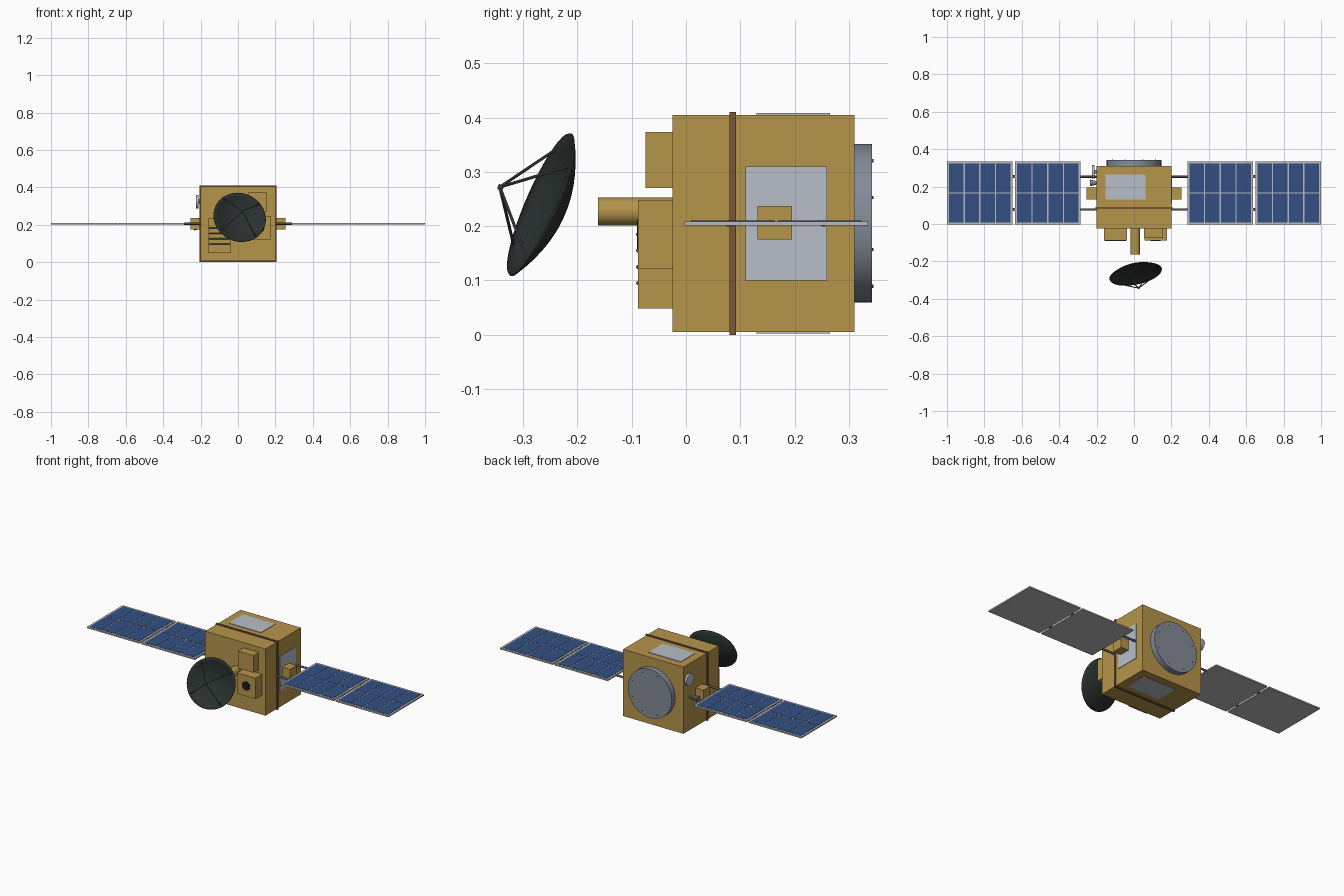
import bpy, bmesh, math
from mathutils import Matrix, Vector

cube = bpy.data.objects.get("Cube")
if cube:
    bpy.data.objects.remove(cube)


def material(name, r, g, b):
    m = bpy.data.materials.new(name)
    m.use_nodes = True
    m.diffuse_color = (r, g, b, 1)
    m.node_tree.nodes["Principled BSDF"].inputs["Base Color"].default_value = (r, g, b, 1)
    return m


GOLD = material("gold foil", 0.47, 0.30, 0.07)
BROWN = material("brown band", 0.20, 0.09, 0.04)
SILVER = material("radiator silver", 0.48, 0.52, 0.58)
FRAME = material("panel frame grey", 0.50, 0.50, 0.50)
BLUE = material("solar cell blue", 0.032, 0.078, 0.23)
STEEL = material("steel grey", 0.23, 0.26, 0.31)
STRUT = material("strut grey", 0.10, 0.10, 0.105)
DARK = material("dark dish", 0.022, 0.03, 0.028)
BLACK = material("lens black", 0.01, 0.01, 0.012)


def finish(name, bm, mat, smooth=False):
    bmesh.ops.recalc_face_normals(bm, faces=bm.faces)
    mesh = bpy.data.meshes.new(name)
    bm.to_mesh(mesh)
    bm.free()
    mesh.materials.append(mat)
    ob = bpy.data.objects.new(name, mesh)
    bpy.context.collection.objects.link(ob)
    if smooth:
        bpy.ops.object.select_all(action="DESELECT")
        ob.select_set(True)
        bpy.context.view_layer.objects.active = ob
        bpy.ops.object.shade_smooth_by_angle(angle=math.radians(35))
    return ob


def boxes(name, mat, *extents):
    """Each extent is (x range, y range, z range)."""
    bm = bmesh.new()
    for ranges in extents:
        size = [b - a for a, b in ranges]
        mid = Vector([(a + b) / 2 for a, b in ranges])
        bmesh.ops.create_cube(bm, size=1, matrix=Matrix.Translation(mid) @ Matrix.Diagonal((*size, 1)))
    return finish(name, bm, mat)


def rods(name, mat, radius, *spans, end_radius=None, sides=24):
    """Round bars, each from one point to another."""
    bm = bmesh.new()
    for a, b in spans:
        a, b = Vector(a), Vector(b)
        turn = (b - a).to_track_quat("Z", "Y").to_matrix().to_4x4()
        bmesh.ops.create_cone(bm, cap_ends=True, segments=sides, radius1=radius,
                              radius2=radius if end_radius is None else end_radius,
                              depth=(b - a).length, matrix=Matrix.Translation((a + b) / 2) @ turn)
    return finish(name, bm, mat, True)


# Main body, strap and radiators
FRONT, BACK, MID = -0.025, 0.31, 0.205
boxes("body", GOLD, ((-0.2, 0.2), (FRONT, BACK), (0.005, 0.405)))
boxes("body_band", BROWN, ((-0.205, 0.205), (0.08, 0.092), (0, 0.41)))
boxes("side_radiator", SILVER, ((0.198, 0.203), (0.11, 0.26), (0.1, 0.31)))
boxes("top_radiator", SILVER, ((-0.152, 0.062), (0.13, 0.265), (0.4, 0.408)))
boxes("bottom_radiator", SILVER, ((-0.062, 0.152), (0.13, 0.265), (0.002, 0.01)))

# Rear adapter ring with bolts
rods("rear_adapter", STEEL, 0.146, ((0, BACK - 0.005, MID), (0, 0.343, MID)), sides=48)
bolts = []
for i in range(8):
    a = math.tau * (i + 0.5) / 8
    x, z = 0.125 * math.cos(a), MID + 0.125 * math.sin(a)
    bolts.append(((x, 0.34, z), (x, 0.345, z)))
rods("adapter_bolts", STRUT, 0.003, *bolts, sides=8)

# Front instruments
boxes("upper_instrument", GOLD, ((0.053, 0.155), (-0.075, FRONT), (0.27, 0.373)))
boxes("camera_box", GOLD, ((0.055, 0.177), (-0.088, FRONT), (0.122, 0.248)))
rods("camera_lens", BLACK, 0.027, ((0.115, -0.08, 0.185), (0.115, -0.09, 0.185)))
boxes("lower_instrument", GOLD, ((-0.16, -0.037), (-0.088, FRONT), (0.048, 0.234)))
rods("instrument_bars", STRUT, 0.004,
     *[((-0.155, -0.088, z), (-0.042, -0.088, z)) for z in (0.095, 0.125, 0.155, 0.185)], sides=12)
rods("dish_mast", GOLD, 0.026, ((0.007, FRONT, 0.227), (0.007, -0.162, 0.227)), sides=32)

# Dish: a spun parabola aimed forward, up and to the side
normal = Vector((0.19, -0.9, 0.385)).normalized()
across = Vector((0, 0, 1)).cross(normal).normalized()
up = normal.cross(across)
centre = Vector((0.009, -0.268, 0.24))
R, DEPTH = 0.142, 0.044
aim = Matrix((across, up, normal)).transposed().to_4x4()
aim.translation = centre
bm = bmesh.new()
pts = [bm.verts.new((R * t / 8, 0, DEPTH * ((t / 8) ** 2 - 1))) for t in range(9)]
edges = [bm.edges.new(pair) for pair in zip(pts, pts[1:])]
bmesh.ops.spin(bm, geom=pts + edges, cent=(0, 0, 0), axis=(0, 0, 1), angle=math.tau, steps=40, use_duplicate=False)
bmesh.ops.remove_doubles(bm, verts=bm.verts, dist=0.0001)
bm.transform(aim)
dish = finish("dish", bm, DARK, True)
shell = dish.modifiers.new("shell", "SOLIDIFY")
shell.thickness = 0.003
shell.offset = 0

# Feed tripod
feed = centre + normal * 0.083
rim = []
for deg in (55, 145, 235, 325):
    a = math.radians(deg)
    rim.append(centre + 0.136 * (across * math.sin(a) + up * math.cos(a)) - normal * 0.003)
rods("feed_struts", STRUT, 0.0028, *[(p, feed) for p in rim], sides=10)
rods("feed_horn", STRUT, 0.005, (feed - normal * 0.006, feed + normal * 0.003), sides=12)

# Tracker and nozzle on the right flank
rods("tracker_disc", SILVER, 0.036, ((-0.211, 0.279, 0.324), (-0.224, 0.279, 0.324)))
rods("tracker_stem", STEEL, 0.01, ((-0.198, 0.279, 0.324), (-0.213, 0.279, 0.324)))
rods("side_nozzle", STEEL, 0.009, ((-0.198, 0.22, 0.187), (-0.236, 0.22, 0.187)), end_radius=0.018)

# Solar wings, one per side
ARMS = (0.078, 0.253)
Y0, Y1 = -0.003, 0.335
for side, s in (("left", 1), ("right", -1)):
    def span(a, b):
        return tuple(sorted((s * a, s * b)))

    boxes(side + "_drive_box", GOLD, (span(0.198, 0.253), (0.132, 0.195), (0.175, 0.237)))
    rods(side + "_wing_arms", STRUT, 0.006, *[((s * 0.198, y, MID), (s * 0.29, y, MID)) for y in ARMS], sides=16)
    boxes(side + "_wing_hinges", STRUT, *[(span(0.63, 0.655), (y - 0.008, y + 0.008), (0.202, 0.208)) for y in ARMS])
    for part, x0, x1 in (("inner", 0.285, 0.637), ("outer", 0.649, 1.0)):
        boxes(f"{side}_{part}_panel", FRAME, (span(x0, x1), (Y0, Y1), (0.201, 0.209)))
        # Cells sit as thin plates, four columns by two rows
        edge, gap = 0.009, 0.006
        w, h = (x1 - x0 - 2 * edge) / 4, (Y1 - Y0 - 2 * edge) / 2
        cells = []
        for i in range(4):
            for j in range(2):
                cx, cy = x0 + edge + i * w, Y0 + edge + j * h
                cells.append((span(cx + gap / 2, cx + w - gap / 2),
                              (cy + gap / 2, cy + h - gap / 2), (0.208, 0.2105)))
        boxes(f"{side}_{part}_cells", BLUE, *cells)
